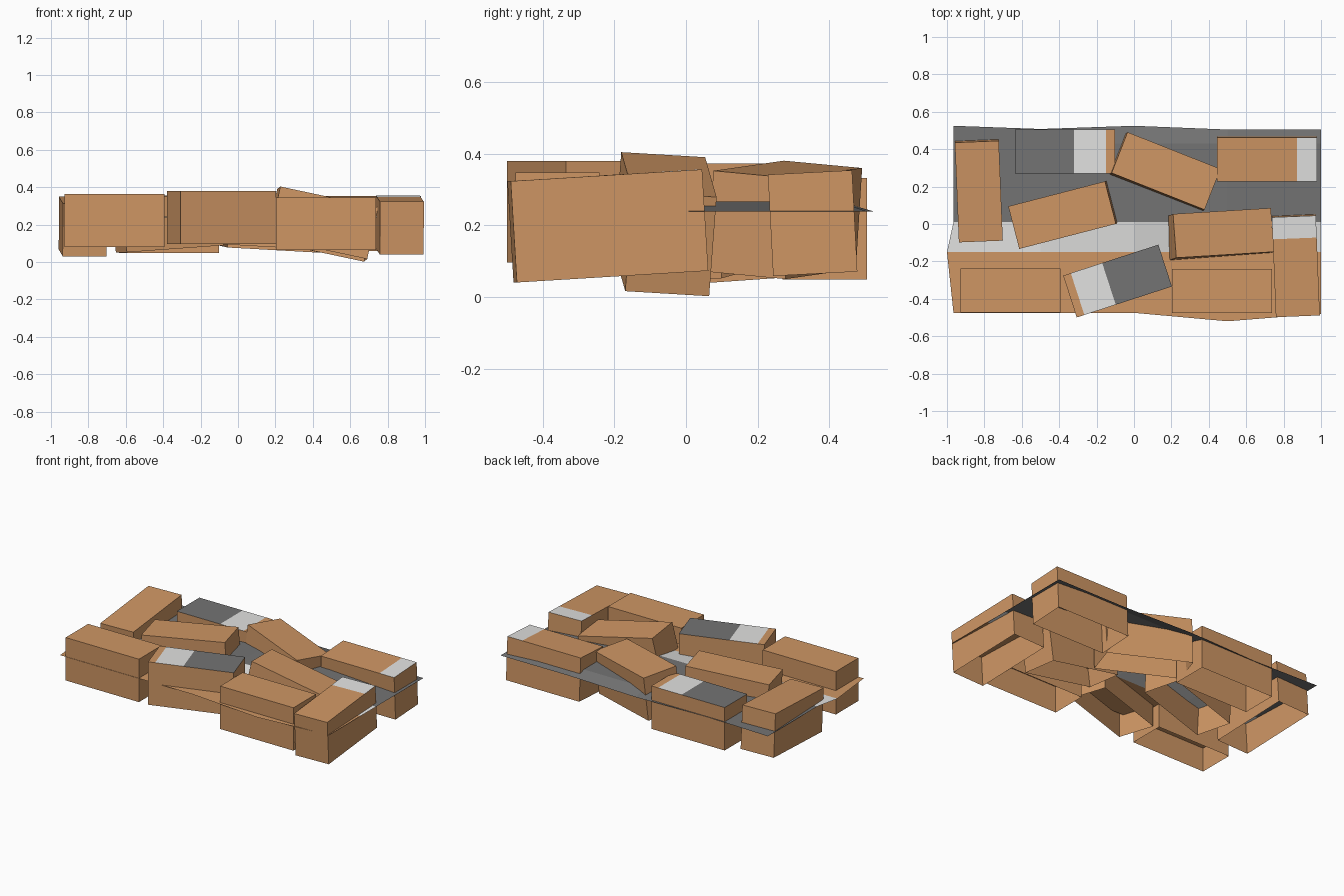
import bpy, bmesh, math
from mathutils import Matrix, Euler

if "Cube" in bpy.data.objects:
    bpy.data.objects.remove(bpy.data.objects["Cube"])


def material(name, rgb):
    m = bpy.data.materials.new(name)
    m.diffuse_color = (*rgb, 1)
    m.use_nodes = True
    m.node_tree.nodes["Principled BSDF"].inputs["Base Color"].default_value = m.diffuse_color
    return m


MATS = [material("clay_brown", (0.62, 0.305, 0.127)),
        material("slate_grey", (0.172, 0.172, 0.172)),
        material("pale_grey", (0.76, 0.76, 0.75))]
BROWN, GREY, PALE = 0, 1, 2
L, W, H = 0.535, 0.235, 0.283


def finish(bm, name):
    me = bpy.data.meshes.new(name)
    bm.to_mesh(me)
    bm.free()
    for m in MATS:
        me.materials.append(m)
    ob = bpy.data.objects.new(name, me)
    bpy.context.collection.objects.link(ob)
    return ob


def brick(name, loc, yaw, pitch=0, roll=0, bands=((1, BROWN),)):
    """Open-bottomed block, long side on local x; bands = (end fraction, colour) along the top."""
    bm = bmesh.new()
    bmesh.ops.create_cube(bm, size=1, matrix=Matrix.Diagonal((L, W, H, 1)))
    for end, _ in bands[:-1]:
        bmesh.ops.bisect_plane(bm, geom=bm.verts[:] + bm.edges[:] + bm.faces[:],
                               plane_co=((end - 0.5) * L, 0, 0), plane_no=(1, 0, 0))
    bm.normal_update()
    bmesh.ops.delete(bm, geom=[f for f in bm.faces if f.normal.z < -0.9],
                     context='FACES_ONLY')
    for f in bm.faces:
        if f.normal.z > 0.9:
            frac = f.calc_center_median().x / L + 0.5
            f.material_index = next(c for e, c in bands if frac <= e)
    ob = finish(bm, name)
    ob.location = loc
    ob.rotation_euler = Euler([math.radians(a) for a in (roll, pitch, yaw)])


# loose bricks, clockwise around the slab
brick("brick_left", (-0.830, 0.183, 0.190), 92.3, -4)
brick("brick_back_left", (-0.368, 0.387, 0.190), 0, 0, 0,
      ((0.59, GREY), (0.91, PALE), (1, BROWN)))
brick("brick_back_middle", (0.160, 0.275, 0.215), -21.6, 3, -5)
brick("brick_back_right", (0.712, 0.353, 0.206), 0, 0, 3, ((0.8, BROWN), (1, PALE)))
brick("brick_right", (0.865, -0.218, 0.198), 92.3, -3.5, 0, ((0.78, BROWN), (1, PALE)))
brick("brick_tilted", (0.450, -0.058, 0.203), 3.5, 12, -3.5)
brick("brick_front_right", (0.470, -0.358, 0.205), 0)
brick("brick_front_middle", (-0.088, -0.305, 0.238), 18, 0, 0,
      ((0.08, BROWN), (0.41, PALE), (1, GREY)))
brick("brick_front_left", (-0.660, -0.355, 0.222), 0)
brick("brick_centre", (-0.375, 0.050, 0.212), 14.5, -4)

# thin mortar sheet running through the bricks, with an uneven rim
xs = (-1, -0.5, 0, 0.5, 1)
rows = (-0.475, -0.15, 0.01, 0.43, 0.51)
rim_front = (0, 0, 0, -0.045, -0.005)
rim_back = (0.015, -0.002, 0.015, -0.005, -0.005)
bm = bmesh.new()
grid = []
for j, y in enumerate(rows):
    line = []
    for i, x in enumerate(xs):
        dy = rim_front[i] if j == 0 else rim_back[i] if j == 4 else 0
        dx = 0.035 if i == 0 and j != 1 else 0
        z = 0.266 if i in (2, 3) and j in (2, 3) else 0.238
        line.append(bm.verts.new((x + dx, y + dy, z)))
    grid.append(line)
for j in range(4):
    for i in range(4):
        f = bm.faces.new((grid[j][i], grid[j][i + 1], grid[j + 1][i + 1], grid[j + 1][i]))
        f.material_index = (BROWN, PALE, GREY, GREY)[j]
finish(bm, "mortar_sheet")
